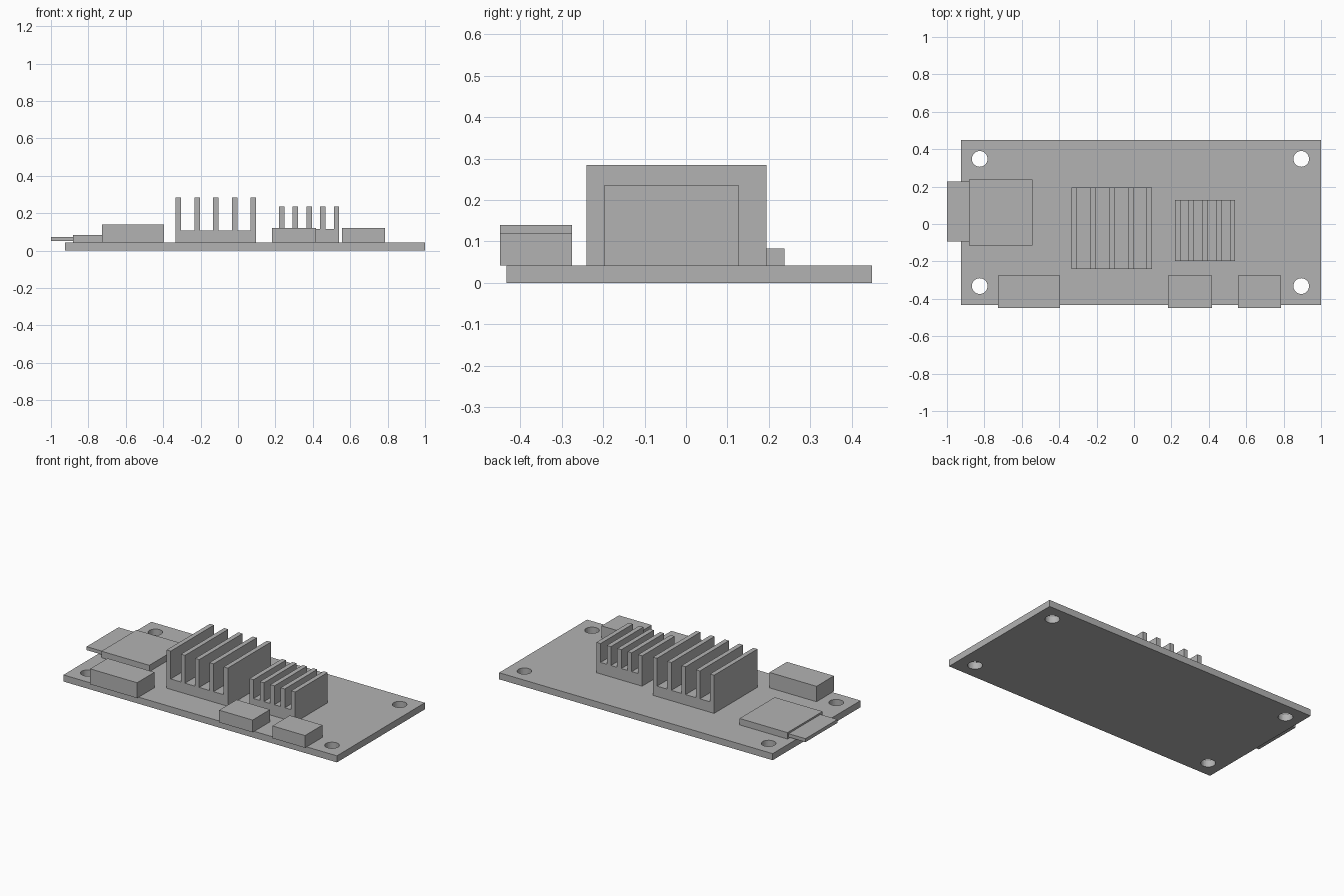
import bpy
import bmesh
from mathutils import Matrix, Vector

if "Cube" in bpy.data.objects:
    bpy.data.objects.remove(bpy.data.objects["Cube"], do_unlink=True)

grey = bpy.data.materials.new("plain_grey")
grey.use_nodes = True
colour = (0.45, 0.45, 0.45, 1)
grey.diffuse_color = colour
grey.node_tree.nodes["Principled BSDF"].inputs["Base Color"].default_value = colour

BOARD_TOP = 0.042


def finish(name, bm):
    mesh = bpy.data.meshes.new(name)
    bm.to_mesh(mesh)
    bm.free()
    mesh.materials.append(grey)
    obj = bpy.data.objects.new(name, mesh)
    bpy.context.collection.objects.link(obj)
    return obj


def box(name, x, y, z):
    """Box from (min, max) pairs on each axis."""
    bm = bmesh.new()
    low, high = (Vector(p) for p in zip(x, y, z))
    size = high - low
    bmesh.ops.create_cube(bm, size=1, matrix=Matrix.Translation((low + high) / 2)
                          @ Matrix.Diagonal((*size, 1)))
    return finish(name, bm)


def heat_sink(name, x, y, base_top, fin_top, fins=5, thick=0.029):
    """Comb profile in xz, extruded along y, sitting on a chip."""
    chip_top = 0.075
    box(name + "_chip", x, y, (BOARD_TOP, chip_top))
    pitch = (x[1] - x[0] - thick) / (fins - 1)
    outline = [(x[1], chip_top), (x[0], chip_top)]
    for i in range(fins):
        a = x[0] + i * pitch
        b = a + thick
        if i > 0:
            outline.append((a, base_top))
        outline += [(a, fin_top), (b, fin_top)]
        if i < fins - 1:
            outline.append((b, base_top))
    bm = bmesh.new()
    face = bm.faces.new([bm.verts.new((px, y[0], pz)) for px, pz in outline])
    out = bmesh.ops.extrude_face_region(bm, geom=[face])
    moved = [v for v in out["geom"] if isinstance(v, bmesh.types.BMVert)]
    bmesh.ops.translate(bm, verts=moved, vec=(0, y[1] - y[0], 0))
    bmesh.ops.recalc_face_normals(bm, faces=bm.faces)
    finish(name, bm)


# Circuit board with four mounting holes
board = box("board", (-0.925, 1.0), (-0.434, 0.45), (0, BOARD_TOP))
bm = bmesh.new()
for hx in (-0.825, 0.894):
    for hy in (-0.332, 0.348):
        bmesh.ops.create_cone(bm, cap_ends=True, segments=32, radius1=0.042,
                              radius2=0.042, depth=0.2,
                              matrix=Matrix.Translation((hx, hy, 0)))
cutter = finish("hole_cutter", bm)
cutter.hide_render = True
cutter.hide_viewport = True
cut = board.modifiers.new("mounting_holes", 'BOOLEAN')
cut.object = cutter
cut.operation = 'DIFFERENCE'
cut.solver = 'EXACT'

# Memory card and its slot
box("card_slot", (-0.881, -0.544), (-0.115, 0.238), (BOARD_TOP, 0.083))
box("memory_card", (-1.0, -0.881), (-0.094, 0.227), (0.05, 0.072))

# Edge connectors overhanging the front
for name, x, top in (("video_port", (-0.726, -0.395), 0.14),
                     ("data_port", (0.183, 0.418), 0.12),
                     ("power_port", (0.557, 0.787), 0.12)):
    box(name, x, (-0.45, -0.275), (BOARD_TOP, top))

# Finned heat sinks
heat_sink("large_heat_sink", (-0.334, 0.097), (-0.241, 0.194), 0.108, 0.285)
heat_sink("small_heat_sink", (0.219, 0.541), (-0.198, 0.128), 0.115, 0.235)
